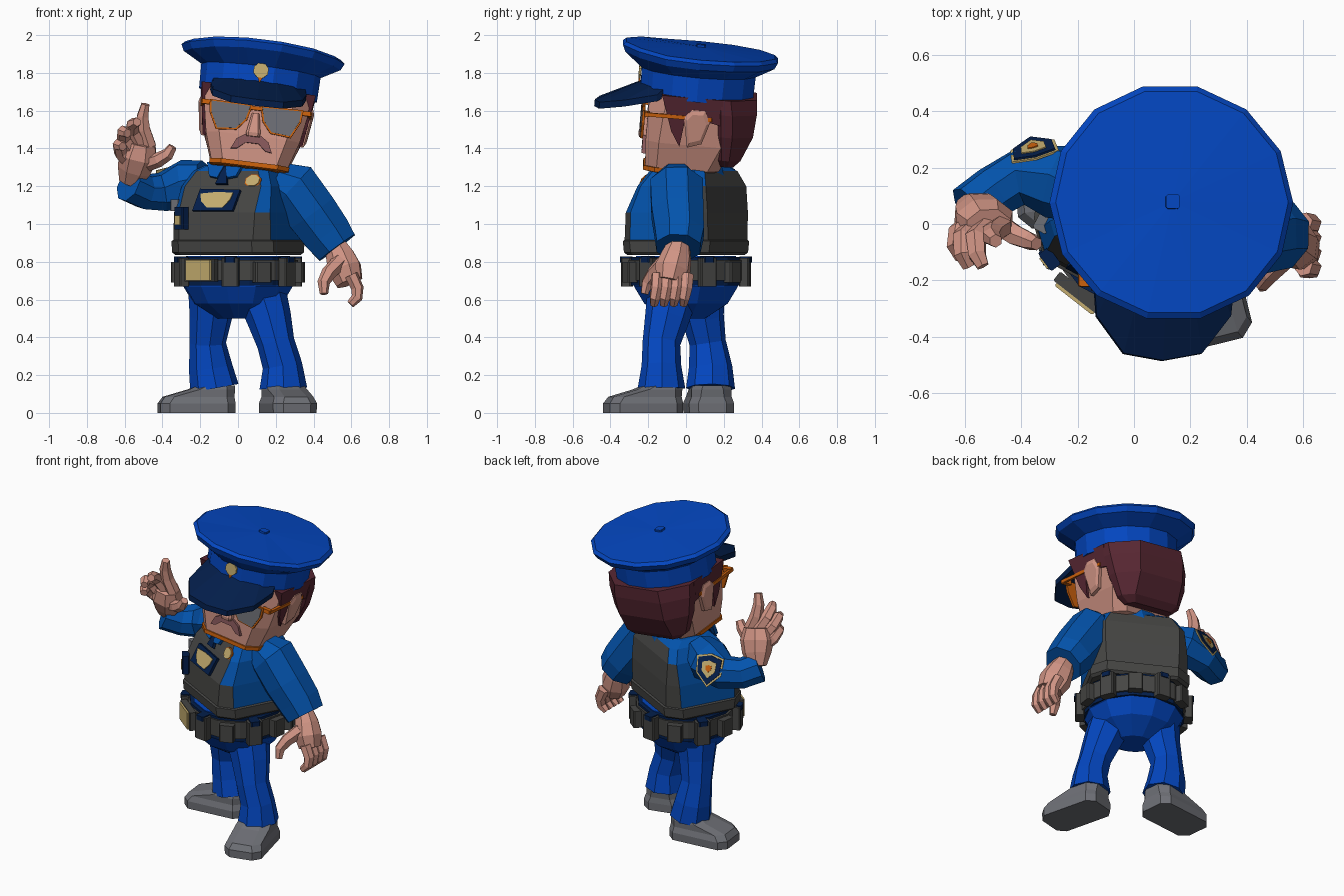
import bpy, bmesh, math
from mathutils import Vector, Matrix

if "Cube" in bpy.data.objects:
    bpy.data.objects.remove(bpy.data.objects["Cube"])

COL = dict(blue=(.001, .062, .53), shirt=(.001, .088, .42), navy=(.001, .013, .07), hair=(.095, .02, .032),
           skin=(.64, .30, .235), orange=(.60, .12, .004), grey=(.155, .16, .18), charcoal=(.06, .06, .057),
           gold=(.56, .42, .16), mauve=(.25, .10, .105))
MAT = {}
for k, c in COL.items():
    MAT[k] = bpy.data.materials.new(k)
    MAT[k].diffuse_color = (*c, 1)

R, I = math.radians, Matrix.Identity(4)
BODY = Matrix.Rotation(R(-28), 4, 'Z')                       # twisted torso
HEAD = Matrix.Translation((.108, .058, 1.702)) @ Matrix.Rotation(R(7), 4, 'Y') @ Matrix.Rotation(R(-5), 4, 'X')


def loft(name, rings, mats, M=I, rule=None):
    """Skin a stack of equal-length rings with capped ends."""
    bm = bmesh.new()
    vs = [[bm.verts.new(p) for p in r] for r in rings]
    n = len(vs[0])
    for a, b in zip(vs, vs[1:]):
        for i in range(n):
            bm.faces.new((a[i], a[(i + 1) % n], b[(i + 1) % n], b[i]))
    bm.faces.new(vs[0][::-1])
    bm.faces.new(vs[-1])
    bmesh.ops.recalc_face_normals(bm, faces=bm.faces)
    if rule:
        for f in bm.faces:
            f.material_index = rule(f.calc_center_median(), f.normal)
    bm.transform(M)
    me = bpy.data.meshes.new(name)
    bm.to_mesh(me)
    bm.free()
    for m in mats.split():
        me.materials.append(MAT[m])
    ob = bpy.data.objects.new(name, me)
    bpy.context.collection.objects.link(ob)
    return ob


def rrect(z, hw, hd, c, cy=0, cx=0):
    pts = [(-hw + c, -hd), (hw - c, -hd), (hw, -hd + c), (hw, hd - c),
           (hw - c, hd), (-hw + c, hd), (-hw, hd - c), (-hw, -hd + c)]
    return [(x + cx, y + cy, z) for x, y in pts]


def oval(z, rx, ry, n=12, cx=0, cy=0):
    return [(cx + rx * math.sin(math.tau * (i + .5) / n), cy - ry * math.cos(math.tau * (i + .5) / n), z) for i in range(n)]


def tube(name, path, radii, mat, n=6, flat=1.0):
    """Limb along a path, parallel-transported rings."""
    P = [Vector(p) for p in path]
    T = [(P[min(i + 1, len(P) - 1)] - P[max(i - 1, 0)]).normalized() for i in range(len(P))]
    q, rings = Vector((0, 0, 1)).rotation_difference(T[0]), []
    for i, (p, t, r) in enumerate(zip(P, T, radii)):
        if i:
            q = T[i - 1].rotation_difference(t) @ q
        rings.append([p + q @ Vector((r * math.cos(a), r * flat * math.sin(a), 0))
                      for a in [math.tau * (k + .5) / n for k in range(n)]])
    return loft(name, rings, mat)


def plate(name, pts, mat, M=I, d=.009):
    """Flat outline in local XZ, facing -Y."""
    return loft(name, [[(x, 0, z) for x, z in pts], [(x, -d, z) for x, z in pts]], mat, M)


def box(name, loc, size, mat, M=I, ang=0):
    x, y, z = [s / 2 for s in size]
    c = min(x, y) * .25
    return loft(name, [rrect(-z, x, y, c), rrect(z, x, y, c)], mat,
                M @ Matrix.Translation(loc) @ Matrix.Rotation(ang, 4, 'Z'))


def disc(r, n=8, s=1):
    return [(r * math.cos(math.tau * (i + .5) / n), s * r * math.sin(math.tau * (i + .5) / n)) for i in range(n)]


def at(*p):
    return Matrix.Translation(p)


def tilt(a):
    return Matrix.Rotation(R(a), 4, 'X')


# --- torso: charcoal vest front and back, shirt on flanks and shoulders
loft("torso_vest", [rrect(.835, .29, .24, .08), rrect(.85, .305, .255, .085), rrect(.91, .305, .262, .085),
                    rrect(.915, .292, .25, .07), rrect(1.06, .288, .245, .06, .005), rrect(1.20, .268, .205, .04, .035),
                    rrect(1.28, .225, .165, .04, .045), rrect(1.31, .18, .13, .05, .04)], "charcoal shirt", BODY,
     lambda c, n: int((abs(n.y) < .7 and c.z > .92 and abs(c.x) > .2) or c.z > 1.29))
loft("collar", [oval(1.25, .19, .17, 10, .03, .04), oval(1.32, .165, .15, 10, .05, .045)], "shirt")
loft("neck", [oval(1.25, .13, .13, 8, .04, .05), oval(1.40, .14, .14, 8, .06, .06)], "skin")
for s in (-1, 1):
    plate("collar_flap", [(0, .05), (s * .11, .06), (s * .08, -.02), (s * .03, -.03)], "shirt",
          BODY @ at(0, -.15, 1.265) @ tilt(-25), .02)
plate("tie", [(-.03, .05), (.03, .05), (.02, 0), (.035, -.05), (-.035, -.05), (-.02, 0)], "navy",
      BODY @ at(0, -.152, 1.25) @ tilt(-28), .02)

# --- chest details
CH = BODY @ at(-.01, -.212, 1.12) @ tilt(-24)
plate("chest_panel", [(-.13, -.06), (.11, -.06), (.13, .06), (-.11, .065)], "navy", CH, .018)
plate("chest_emblem", [(-.1, .035), (-.085, -.01), (-.045, -.045), (.05, -.045), (.085, .0), (.095, .04), (0, .045)],
      "gold", CH @ at(0, -.017, 0), .006)
BD = BODY @ at(.172, -.149, 1.225) @ tilt(-27)
plate("badge_rim", disc(.05, 8, .8), "orange", BD, .007)
plate("badge", disc(.042, 8, .8), "gold", BD @ at(0, -.006, 0), .006)
box("radio", (-.205, -.25, 1.03), (.075, .045, .12), "navy", BODY, R(-25))
box("radio_front", (-.216, -.27, 1.02), (.045, .012, .05), "gold", BODY, R(-25))
box("radio_clip", (-.285, -.12, 1.10), (.055, .12, .06), "grey", BODY)

# --- belt and pouches
loft("belt", [oval(.70, .32, .305, 14), oval(.81, .32, .305, 14)], "charcoal", BODY)
loft("belt_trim", [oval(.675, .306, .293, 14), oval(.825, .306, .293, 14)], "navy", BODY)
for i in range(12):
    a = R(-10 + 30 * i)
    p = (.328 * math.sin(a), -.313 * math.cos(a))
    if i == 0:
        box("buckle_back", (*p, .755), (.20, .04, .12), "charcoal", BODY, a)
        box("buckle", (p[0] * 1.03, p[1] * 1.03, .755), (.17, .045, .11), "gold", BODY, a)
    else:
        h = .15 if i % 2 else .11
        box("pouch", (*p, .745), (.09, .055, h), "charcoal", BODY, a)
        if i % 2:
            box("pouch_strap", (p[0] * 1.01, p[1] * 1.01, .812), (.06, .06, .03), "navy", BODY, a)

# --- trousers, pinched at the knees
loft("hips", [oval(.83, .285, .27), oval(.67, .30, .28), oval(.58, .245, .225), oval(.50, .12, .10)], "blue", BODY)
tube("right_leg", [(-.13, .07, .64), (-.145, .09, .50), (-.16, .115, .37), (-.145, .13, .24), (-.125, .13, .13)],
     [.135, .112, .097, .116, .13], "blue", 8)
tube("left_leg", [(.12, -.07, .64), (.165, -.10, .50), (.20, -.13, .37), (.235, -.13, .25), (.24, -.13, .13)],
     [.135, .118, .10, .105, .126], "blue", 8)

# --- shoes
for name, x, y, a in (("right_shoe", -.12, .13, -84), ("left_shoe", .24, -.13, 14)):
    loft(name, [rrect(0, .118, .20, .045, -.10), rrect(.05, .12, .20, .045, -.10), rrect(.085, .107, .185, .045, -.09),
                rrect(.125, .107, .12, .05, -.02), rrect(.145, .10, .10, .05)], "grey",
         at(x, y, 0) @ Matrix.Rotation(R(a), 4, 'Z'))

# --- arms
tube("left_sleeve", [(.20, -.05, 1.24), (.29, -.05, 1.20), (.39, -.045, 1.06), (.47, -.035, .95), (.525, -.04, .875)],
     [.10, .15, .148, .14, .125], "shirt", 8)
tube("right_sleeve", [(-.17, .10, 1.24), (-.27, .15, 1.21), (-.40, .17, 1.17), (-.495, .115, 1.17), (-.58, .05, 1.21)],
     [.10, .135, .105, .095, .095], "shirt", 8)
pn = Vector((-.22, .88, .38)).normalized()
PM = at(*(Vector((-.33, .16, 1.175)) + pn * .112)) @ pn.to_track_quat('-Y', 'Z').to_matrix().to_4x4()
for nm, s, m, o in (("patch_rim", 1.15, "gold", 0), ("patch", 1.0, "navy", -.007), ("patch_centre", .6, "gold", -.011),
                    ("patch_middle", .25, "orange", -.015)):
    plate(nm, [(s * x, s * z) for x, z in ((-.075, .06), (0, .08), (.075, .06), (.07, -.03), (0, -.10), (-.07, -.03))],
          m, PM @ at(0, o, 0), .007)

# --- hands
tube("left_palm", [(.51, -.035, .90), (.54, -.05, .83), (.565, -.07, .76), (.59, -.085, .69)],
     [.06, .085, .10, .08], "skin", 8, .9)
for i in range(4):
    y = -.15 + .052 * i
    tube("left_finger", [(.60, y, .73), (.632, y - .005, .66), (.63, y - .015, .61), (.595, y - .02, .575)],
         [.036, .034, .030, .022], "skin")
tube("left_thumb", [(.54, -.11, .80), (.48, -.17, .74), (.453, -.205, .69), (.455, -.22, .63)],
     [.045, .04, .033, .022], "skin")
tube("right_palm", [(-.575, .07, 1.22), (-.55, .04, 1.29), (-.53, .01, 1.36), (-.515, -.01, 1.43)],
     [.06, .095, .11, .085], "skin", 8, .8)
for pts in ([(-.47, -.01, 1.41), (-.50, -.03, 1.50), (-.505, -.045, 1.57), (-.49, -.06, 1.635)],
            [(-.52, -.01, 1.41), (-.56, -.05, 1.49), (-.555, -.11, 1.53), (-.535, -.15, 1.54)],
            [(-.56, -.01, 1.38), (-.605, -.05, 1.45), (-.605, -.11, 1.49), (-.585, -.15, 1.48)],
            [(-.58, .00, 1.34), (-.62, -.03, 1.38), (-.63, -.08, 1.42), (-.61, -.12, 1.41)],
            [(-.48, .00, 1.32), (-.42, -.04, 1.34), (-.37, -.06, 1.37), (-.345, -.07, 1.41)]):
    tube("right_finger", pts, [.042, .040, .034, .024], "skin")

# --- head
loft("head", [rrect(-.425, .16, .15, .05, -.06), rrect(-.40, .205, .195, .06, -.045), rrect(-.26, .25, .235, .07, -.015),
              rrect(-.12, .275, .25, .08), rrect(.0, .28, .25, .10)], "skin", HEAD)
loft("chin_strap", [rrect(-.428, .19, .15, .06, -.08), rrect(-.422, .21, .175, .06, -.075),
                    rrect(-.398, .213, .18, .06, -.07)], "orange", HEAD)
loft("hair", [rrect(-.37, .17, .045, .03, .18), rrect(-.33, .225, .08, .06, .18), rrect(-.20, .275, .14, .11, .175),
              rrect(-.08, .298, .16, .13, .165), rrect(.0, .30, .165, .14, .155)], "hair", HEAD)
for s in (-1, 1):
    side = lambda o, pts: [(s * (.29 + .14 * z + o), y, z) for y, z in pts]
    burn = [(-.185, .0), (.14, .0), (.14, -.14), (-.05, -.10), (-.07, -.27), (-.12, -.19)]
    loft("sideburn", [side(-.04, burn), side(.014, burn)], "hair", HEAD)
    ear = [(-.06, -.11), (-.02, -.065), (.05, -.065), (.08, -.13), (.045, -.245), (-.03, -.27)]
    mid = [(.01 + (y - .01) * .75, -.16 + (z + .16) * .75) for y, z in ear]
    loft("ear", [side(-.03, ear), side(.02, ear), side(.03, mid)], "skin", HEAD)
    # sunglasses
    rim = [(s * .02, -.10), (s * .25, -.095), (s * .245, -.16), (s * .20, -.25), (s * .09, -.24), (s * .04, -.18)]
    cx, cz = s * .142, -.168
    lens = [(cx + (x - cx) * .9, cz + (z - cz) * .89) for x, z in rim]
    plate("glasses_rim", rim, "orange", HEAD @ at(0, -.265, 0), .015)
    plate("lens", lens, "grey", HEAD @ at(0, -.279, 0), .006)
    box("temple", (s * .287, -.09, -.11), (.018, .36, .02), "orange", HEAD)
    box("hinge", (s * .262, -.257, -.11), (.06, .03, .025), "orange", HEAD)
box("glasses_bridge", (0, -.274, -.115), (.07, .02, .02), "orange", HEAD)
loft("nose", [rrect(-.265, .035, .035, .012, -.25), rrect(-.245, .038, .04, .012, -.25),
              rrect(-.14, .02, .02, .008, -.245)], "skin", HEAD)
plate("moustache", [(-.11, -.34), (-.085, -.285), (-.04, -.255), (.04, -.255), (.085, -.285), (.11, -.34),
                    (.075, -.335), (.035, -.30), (-.035, -.30), (-.075, -.335)], "mauve",
      HEAD @ at(0, -.22, 0), .045)

# --- peaked cap
cap = [oval(z, r, r * .975, 14) for r, z in ((.314, -.02), (.318, .11), (.418, .165), (.435, .20), (.415, .218), (.02, .24))]
for ring in cap[2:5]:
    ring[:] = [(x, y, z + max(0, -y - .15) * .1) for x, y, z in ring]
loft("cap", cap, "blue", HEAD)
box("cap_button", (0, 0, .242), (.05, .05, .02), "blue", HEAD)
outer = [(-.255, -.21, -.005), (-.24, -.38, -.05), (-.14, -.51, -.085), (0, -.535, -.09),
         (.14, -.51, -.085), (.24, -.38, -.05), (.255, -.21, -.005)]
inner = [(.30 * math.sin(R(a)), -.30 * math.cos(R(a)), .03) for a in range(-54, 55, 18)]
loft("visor", [[p, q, (q[0], q[1], q[2] - .035), (p[0], p[1], p[2] - .05)] for p, q in zip(inner, outer)], "navy", HEAD)
plate("cap_badge_rim", [(-.038, .03), (0, -.05), (.038, .03)], "orange", HEAD @ at(0, -.304, .07), .009)
plate("cap_badge", disc(.042), "gold", HEAD @ at(0, -.304, .085), .012)

for m in bpy.data.materials:
    if m.users and not m.is_grease_pencil:
        m.use_nodes = True
        m.node_tree.nodes["Principled BSDF"].inputs["Base Color"].default_value = m.diffuse_color
